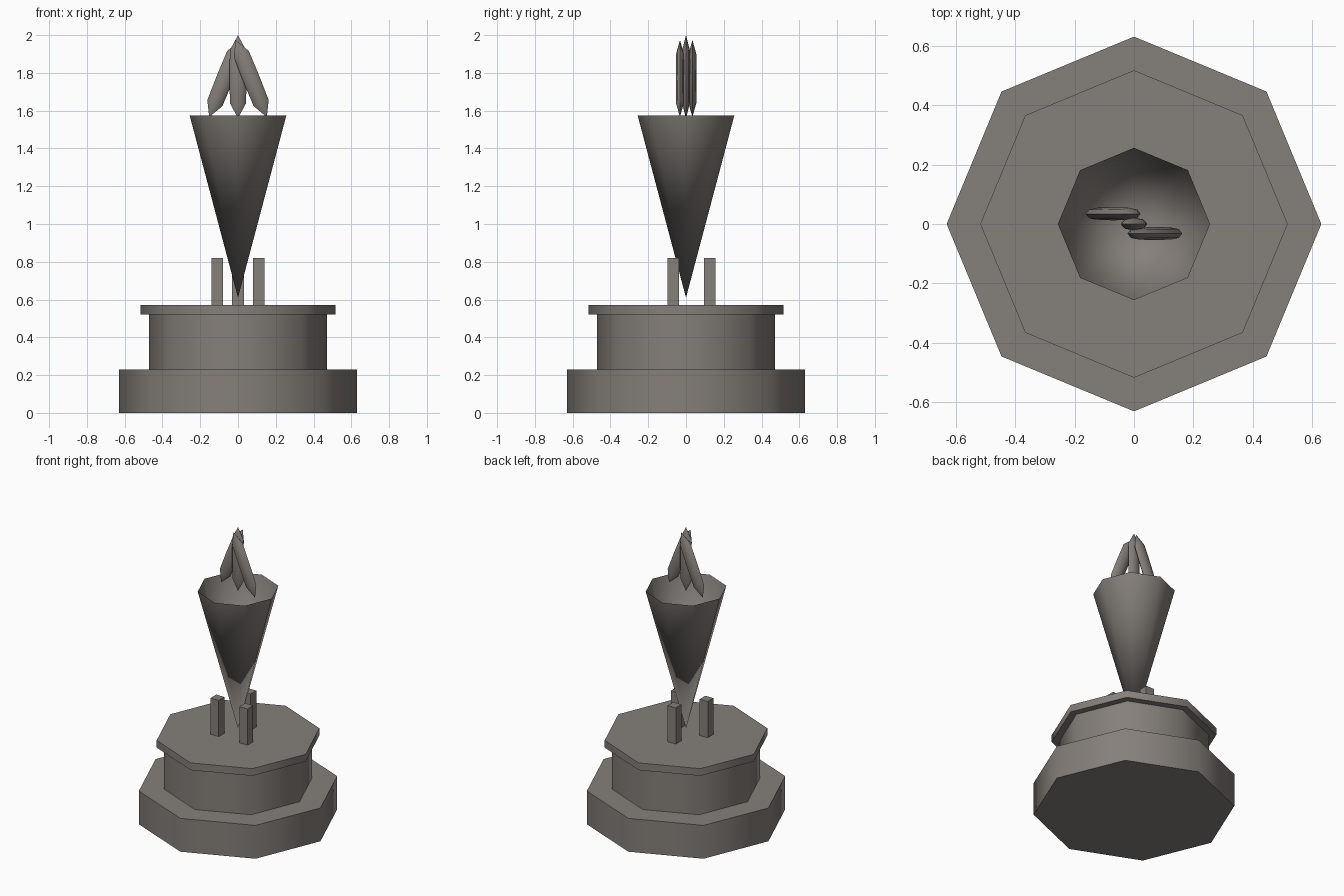
import bpy, bmesh
from math import radians, sin, cos, tau
from mathutils import Matrix

old = bpy.data.objects.get("Cube")
if old:
    bpy.data.objects.remove(old)

SIDES = 8

# One weathered stone colour
stone = bpy.data.materials.new("warm_grey_stone")
stone.use_nodes = True
colour = (0.235, 0.214, 0.194, 1)
stone.diffuse_color = colour
stone.node_tree.nodes["Principled BSDF"].inputs["Base Color"].default_value = colour


def finish(bm, name, outward=True):
    if outward:
        bmesh.ops.recalc_face_normals(bm, faces=bm.faces)
    mesh = bpy.data.meshes.new(name)
    bm.to_mesh(mesh)
    bm.free()
    mesh.materials.append(stone)
    obj = bpy.data.objects.new(name, mesh)
    bpy.context.collection.objects.link(obj)
    bpy.ops.object.select_all(action='DESELECT')
    obj.select_set(True)
    bpy.context.view_layer.objects.active = obj
    bpy.ops.object.shade_smooth_by_angle(angle=radians(60))
    return obj


def lathe(name, profile, caps=True, squash=1.0, matrix=Matrix()):
    """Spin (radius, z) points; a zero radius becomes a single tip."""
    bm = bmesh.new()
    rings = []
    for r, z in profile:
        count = SIDES if r > 0 else 1
        rings.append([bm.verts.new((r * cos(tau * i / SIDES),
                                    r * squash * sin(tau * i / SIDES), z))
                      for i in range(count)])
    for low, high in zip(rings, rings[1:]):
        for i in range(SIDES):
            j = (i + 1) % SIDES
            if len(low) == 1:
                bm.faces.new((low[0], high[j], high[i]))
            elif len(high) == 1:
                bm.faces.new((low[i], low[j], high[0]))
            else:
                bm.faces.new((low[i], low[j], high[j], high[i]))
    if caps:
        for ring in (rings[0][::-1], rings[-1]):
            if len(ring) > 1:
                bm.faces.new(ring)
    bm.transform(matrix)
    return finish(bm, name, caps)


# Stepped octagonal pedestal
for name, radius, bottom, top in (("base_plinth", 0.63, 0, 0.23),
                                  ("pedestal_drum", 0.47, 0.23, 0.52),
                                  ("pedestal_slab", 0.517, 0.52, 0.57)):
    lathe(name, [(radius, bottom), (radius, top)])

# Open torch bowl, a single-skinned cone
lathe("torch_cone", [(0, 0.61), (0.256, 1.575)], caps=False)

# Three square posts around the cone tip
for name, x, y in (("left_post", 0.11, -0.067), ("right_post", -0.11, -0.067),
                   ("back_post", 0, 0.125)):
    bm = bmesh.new()
    bmesh.ops.create_cube(bm, size=1)
    bm.transform(Matrix.Translation((x, y, 0.69)) @ Matrix.Diagonal((0.062, 0.062, 0.26, 1)))
    finish(bm, name)

# Three flattened, pointed flames leaning together
flame = [(0, -0.22), (0.043, -0.14), (0.045, 0), (0.043, 0.14), (0, 0.22)]
for name, x, y, lean in (("left_flame", 0.07, -0.032, -22), ("middle_flame", 0, 0, 0),
                         ("right_flame", -0.07, 0.034, 22)):
    place = Matrix.Translation((x, y, 1.78 if lean == 0 else 1.77))
    lathe(name, flame, squash=0.48, matrix=place @ Matrix.Rotation(radians(lean), 4, 'Y'))
